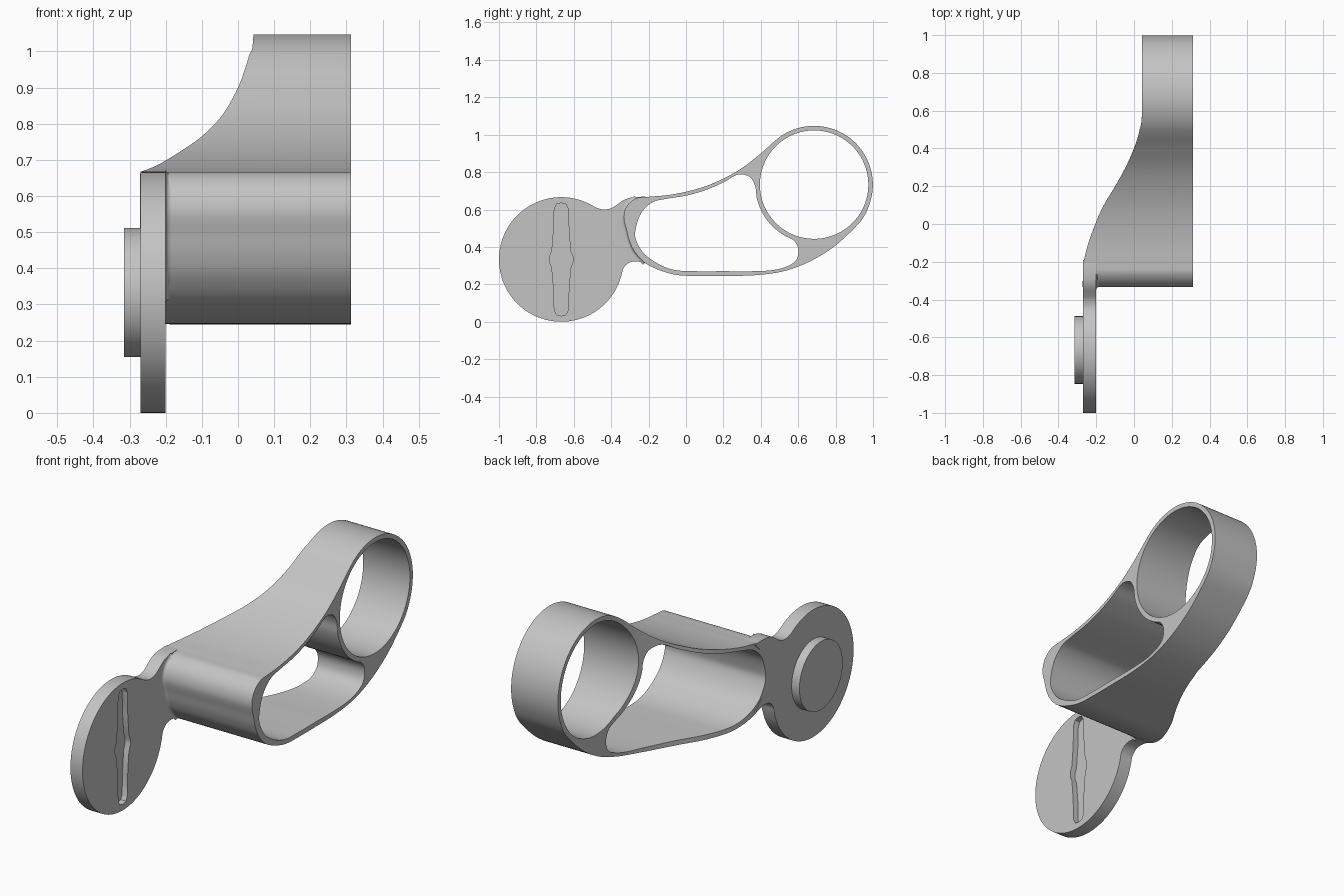
import bpy, bmesh, math
from mathutils import Vector

if "Cube" in bpy.data.objects:
    bpy.data.objects.remove(bpy.data.objects["Cube"], do_unlink=True)

grey = bpy.data.materials.new("plain_grey")
grey.use_nodes = True
grey.diffuse_color = (0.55, 0.55, 0.55, 1)
grey.node_tree.nodes["Principled BSDF"].inputs["Base Color"].default_value = (0.55, 0.55, 0.55, 1)


def arc(cy, cz, r, a0, a1, n):
    """Points along an arc in the side plane, angles in degrees."""
    angles = [math.radians(a0 + (a1 - a0) * i / n) for i in range(n + 1)]
    return [(cy + r * math.cos(a), cz + r * math.sin(a)) for a in angles]


def smooth(points, steps=6, closed=True):
    """Smooth curve through the given points."""
    p = [Vector(q) for q in points]
    n = len(p)
    pick = (lambda i: p[i % n]) if closed else (lambda i: p[max(0, min(n - 1, i))])
    out = []
    for i in range(n if closed else n - 1):
        a, b, c, d = (pick(i + k) for k in (-1, 0, 1, 2))
        for s in range(steps):
            t = s / steps
            out.append(b + 0.5 * t * (c - a + t * (2 * a - 5 * b + 4 * c - d
                                                   + t * (3 * (b - c) + d - a))))
    return out if closed else out + [p[-1]]


def finish(name, bm):
    bmesh.ops.recalc_face_normals(bm, faces=bm.faces)
    mesh = bpy.data.meshes.new(name)
    bm.to_mesh(mesh)
    bm.free()
    mesh.materials.append(grey)
    obj = bpy.data.objects.new(name, mesh)
    bpy.context.collection.objects.link(obj)
    return obj


def shade(obj):
    bpy.ops.object.select_all(action="DESELECT")
    obj.select_set(True)
    bpy.context.view_layer.objects.active = obj
    bpy.ops.object.shade_smooth_by_angle(angle=math.radians(35))


def prism(name, loops, x_far, x_near):
    """Extrude side outlines (first outer, then holes) from x_far to x_near(y)."""
    bm = bmesh.new()
    edges = []
    for loop in loops:
        vs = [bm.verts.new((x_far, y, z)) for y, z in loop]
        edges += [bm.edges.new((vs[i - 1], vs[i])) for i in range(len(vs))]
    bmesh.ops.triangle_fill(bm, edges=edges, use_beauty=True, normal=(1, 0, 0))
    new = bmesh.ops.extrude_face_region(bm, geom=bm.faces[:])["geom"]
    for v in new:
        if isinstance(v, bmesh.types.BMVert):
            v.co.x = x_near(v.co.y)
    return finish(name, bm)


# Sweeping side edge of the body
sweep = smooth([(-0.5, -0.27), (-0.25, -0.27), (-0.13, -0.25), (0, -0.205), (0.1, -0.16),
                (0.2, -0.1), (0.3, -0.045), (0.4, 0), (0.5, 0.03), (0.6, 0.042), (1.1, 0.042)],
               10, False)


def sweep_x(y):
    for a, b in zip(sweep, sweep[1:]):
        if y <= b.x:
            return a.y + (b.y - a.y) * (y - a.x) / (b.x - a.x)
    return sweep[-1].y


# Body: outer outline, ring hole and long opening
RING = (0.685, 0.733)
left_wall = [(-0.265, 0.66), (-0.315, 0.62), (-0.333, 0.56), (-0.318, 0.49),
             (-0.302, 0.43), (-0.275, 0.375), (-0.22, 0.315)]
outer = smooth(arc(*RING, 0.314, -20, 132, 12)
               + [(0.4, 0.9), (0.3, 0.822), (0.2, 0.765), (0.1, 0.723), (0, 0.695),
                  (-0.1, 0.677), (-0.2, 0.668)] + left_wall
               + [(-0.14, 0.275), (-0.05, 0.25), (0.05, 0.245), (0.2, 0.245), (0.36, 0.248),
                  (0.5, 0.265), (0.6, 0.295), (0.7, 0.342), (0.8, 0.408), (0.9, 0.5), (0.95, 0.56)])
ring_hole = arc(*RING, 0.29, 0, 355, 71)
opening = smooth([(-0.1, 0.658), (0, 0.674), (0.1, 0.702), (0.2, 0.745), (0.26, 0.78),
                  (0.3, 0.788), (0.345, 0.77)]
                 + arc(*RING, 0.315, 182, 240, 5)
                 + [(0.575, 0.435), (0.6, 0.39), (0.592, 0.335), (0.55, 0.3), (0.47, 0.277),
                    (0.36, 0.27), (0.2, 0.27), (0.05, 0.27), (-0.05, 0.275), (-0.13, 0.3),
                    (-0.22, 0.36), (-0.268, 0.44), (-0.268, 0.5), (-0.24, 0.58), (-0.18, 0.638)])
shade(prism("body", [outer, ring_hole, opening], 0.313, sweep_x))

# Round plate with a neck blending into the body wall
DISC = (-0.667, 0.333)
neck = [(-0.335, 0.285), (-0.305, 0.315), (-0.26, 0.322), (-0.19, 0.312), (-0.245, 0.37),
        (-0.285, 0.44), (-0.29, 0.5), (-0.265, 0.58), (-0.2, 0.652), (-0.2, 0.667),
        (-0.28, 0.666), (-0.33, 0.652), (-0.37, 0.625), (-0.4, 0.607), (-0.44, 0.6), (-0.48, 0.61)]
plate = prism("round_plate", [smooth(arc(*DISC, 0.333, 62, 345, 28) + neck, 4)], -0.2,
              lambda y: -0.27)

# Shallow slot cut in the plate
half = [(0.0, 0.302), (0.025, 0.295), (0.037, 0.27), (0.041, 0.15), (0.05, 0.045),
        (0.063, 0.012), (0.063, -0.012)]
half += [(w, -h) for w, h in half[-3:0:-1]]
side = half + [(0.0, -0.302)] + [(-w, h) for w, h in half[:0:-1]]
cutter = prism("slot_cutter", [[(DISC[0] + w, DISC[1] + h) for w, h in side]], -0.15,
               lambda y: -0.23)
cutter.hide_render = True
cut = plate.modifiers.new("slot", "BOOLEAN")
cut.operation, cut.solver, cut.object = "DIFFERENCE", "EXACT", cutter
bpy.context.view_layer.objects.active = plate
bpy.ops.object.modifier_apply(modifier="slot")
bpy.data.objects.remove(cutter, do_unlink=True)
shade(plate)

# Raised boss on the back of the plate
shade(prism("boss", [arc(*DISC, 0.179, 0, 355, 71)], -0.315, lambda y: -0.268))

# Small fillet where the body wall meets the plate
path = smooth(left_wall, 6, False)
R = 0.015
section = [(-0.205, -0.004)] + [(-0.2 + R * (1 - math.sin(t)), R * (1 - math.cos(t)))
                                for t in (math.pi / 2 * k / 5 for k in range(6))]
bm = bmesh.new()
rows = []
for i, p in enumerate(path):
    d = (path[min(i + 1, len(path) - 1)] - path[max(i - 1, 0)]).normalized()
    rows.append([bm.verts.new((x, p.x + d.y * o, p.y - d.x * o)) for x, o in section])
for a, b in zip(rows, rows[1:]):
    for k in range(len(section)):
        bm.faces.new((a[k - 1], a[k], b[k], b[k - 1]))
shade(finish("wall_fillet", bm))
